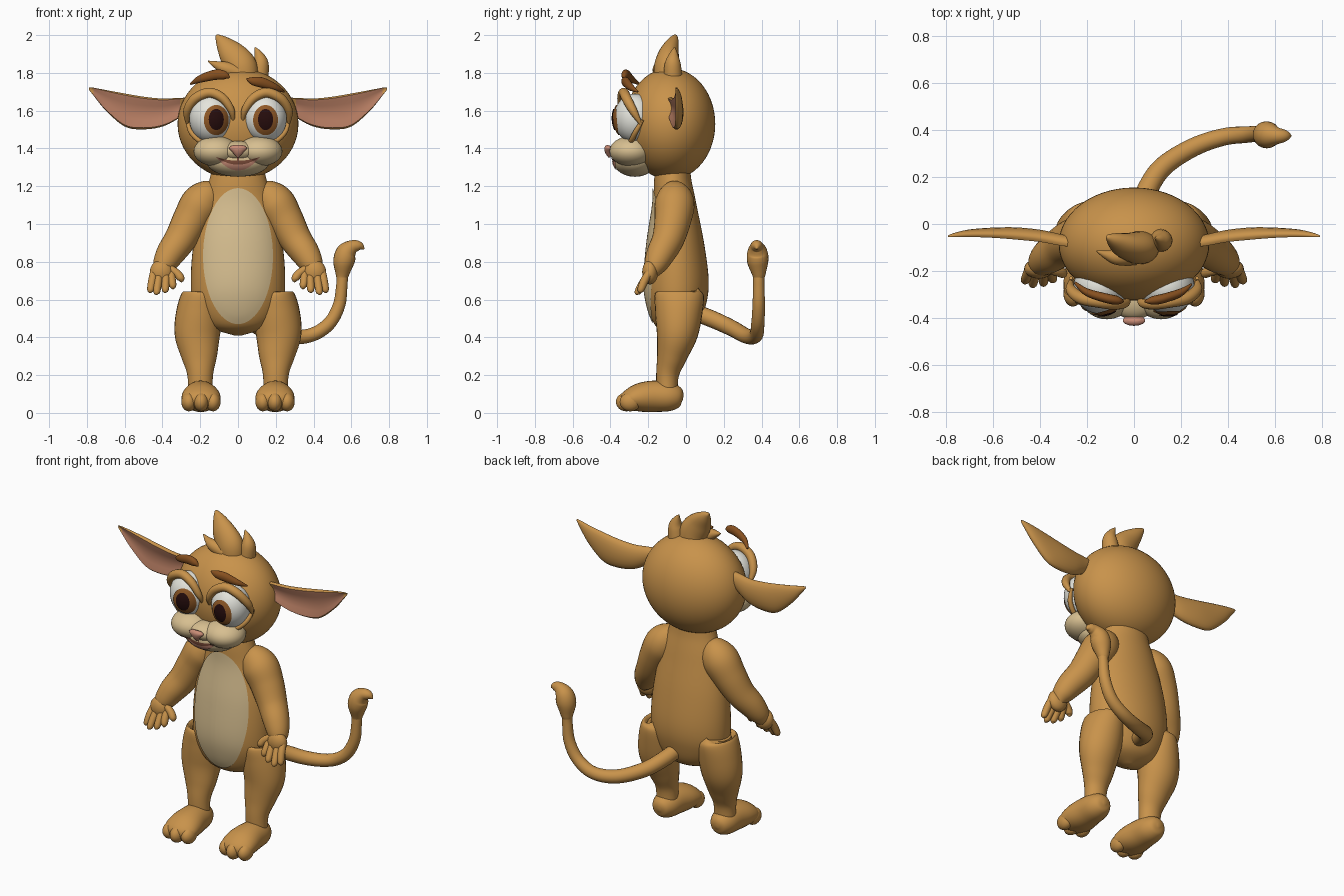
import bpy, bmesh, math
from mathutils import Vector, Matrix
from mathutils.bvhtree import BVHTree

if "Cube" in bpy.data.objects:
    bpy.data.objects.remove(bpy.data.objects["Cube"])


def material(name, rgb):
    m = bpy.data.materials.new(name)
    m.diffuse_color = (*rgb, 1)
    m.use_nodes = True
    m.node_tree.nodes["Principled BSDF"].inputs["Base Color"].default_value = m.diffuse_color
    return m


FUR = material("tan fur", (0.58, 0.29, 0.07))
CREAM = material("cream fur", (0.68, 0.52, 0.28))
PINK = material("ear pink", (0.46, 0.20, 0.12))
WHITE = material("eye white", (0.78, 0.78, 0.72))
IRIS = material("iris brown", (0.28, 0.10, 0.02))
PUPIL = material("pupil dark", (0.02, 0.004, 0.004))
BROW = material("brow brown", (0.24, 0.08, 0.014))
NOSE = material("nose pink", (0.58, 0.26, 0.18))
MOUTH = material("mouth brown", (0.20, 0.07, 0.04))


def finish(name, bm, mats, recalc=True):
    if recalc:
        bmesh.ops.recalc_face_normals(bm, faces=bm.faces)
    me = bpy.data.meshes.new(name)
    bm.to_mesh(me)
    bm.free()
    for m in mats:
        me.materials.append(m)
    ob = bpy.data.objects.new(name, me)
    bpy.context.collection.objects.link(ob)
    bpy.ops.object.select_all(action='DESELECT')
    ob.select_set(True)
    bpy.context.view_layer.objects.active = ob
    bpy.ops.object.shade_smooth_by_angle(angle=math.radians(50))
    return ob


def spline(keys, n=6):
    """Catmull-Rom through tuples of any length."""
    out = []
    for i in range(len(keys) - 1):
        p = [Vector(keys[min(max(i + d, 0), len(keys) - 1)]) for d in (-1, 0, 1, 2)]
        for k in range(n):
            t = k / n
            out.append(0.5 * (2 * p[1] + (p[2] - p[0]) * t
                              + (2 * p[0] - 5 * p[1] + 4 * p[2] - p[3]) * t * t
                              + (3 * p[1] - p[0] - 3 * p[2] + p[3]) * t ** 3))
    return out + [Vector(keys[-1])]


def bridge(bm, rings):
    faces = []
    for a, b in zip(rings, rings[1:]):
        for j in range(len(a)):
            k = (j + 1) % len(a)
            faces.append(bm.faces.new((a[j], a[k], b[k], b[j])))
    for r in (rings[0], rings[-1]):
        bm.faces.new(r)
    return faces


def tube(name, keys, mat, ref=(1, 0, 0), sides=28, n=6):
    """Keys are x, y, z, radius along ref, radius across it."""
    pts = spline([k if len(k) == 5 else (*k, k[3]) for k in keys], n)
    bm, rings = bmesh.new(), []
    for i, p in enumerate(pts):
        c = Vector(p[:3])
        t = (Vector(pts[min(i + 1, len(pts) - 1)][:3]) - Vector(pts[max(i - 1, 0)][:3])).normalized()
        u = Vector(ref) - Vector(ref).dot(t) * t
        u.normalize()
        v = t.cross(u)
        ra, rb = max(p[3], 0.002), max(p[4], 0.002)
        rings.append([bm.verts.new(c + u * ra * math.cos(a) + v * rb * math.sin(a))
                      for a in (2 * math.pi * j / sides for j in range(sides))])
    bridge(bm, rings)
    return finish(name, bm, [mat])


def ball(name, c, r, mat, seg=40):
    bm = bmesh.new()
    bmesh.ops.create_uvsphere(bm, u_segments=seg, v_segments=seg // 2, radius=1,
                              matrix=Matrix.Translation(c) @ Matrix.Diagonal((*r, 1)))
    return finish(name, bm, [mat])


def drape(name, point, nu, nv, targets, mats, off=0.006, pick=lambda v: 0):
    """Thin plate laid on the front of the targets; point(u, v) gives x, z."""
    src = bmesh.new()
    for o in targets:
        src.from_mesh(o.data)
    tree = BVHTree.FromBMesh(src)
    src.free()
    bm, grid = bmesh.new(), []
    for i in range(nu + 1):
        row = []
        for j in range(nv + 1):
            x, z = point(i / nu, j / nv)
            hit = tree.ray_cast(Vector((x, -2, z)), Vector((0, 1, 0)))[0]
            row.append(bm.verts.new((x, (hit.y if hit else -0.2) - off, z)))
        grid.append(row)
    for i in range(nu):
        for j in range(nv):
            f = bm.faces.new((grid[i][j], grid[i + 1][j], grid[i + 1][j + 1], grid[i][j + 1]))
            f.material_index = pick((j + 0.5) / nv)
    bmesh.ops.remove_doubles(bm, verts=bm.verts, dist=1e-5)
    for f in bm.faces:
        f.normal_update()
        if f.normal.y > 0:
            f.normal_flip()
    return finish(name, bm, mats, recalc=False)


def oval(cx, cz, rx, rz):
    return lambda u, v: (cx + rx * v * math.cos(2 * math.pi * u), cz + rz * v * math.sin(2 * math.pi * u))


def mirrored(keys, s):
    return [(k[0] * s, *k[1:]) for k in keys]


# Torso and belly patch
torso = tube("torso", [(0, -.07, 1.32, .13, .09), (0, -.07, 1.22, .155, .10), (0, -.06, 1.1, .19, .115),
                       (0, -.055, .9, .235, .15), (0, -.05, .7, .25, .17), (0, -.05, .57, .235, .155),
                       (0, -.05, .46, .16, .11), (0, -.05, .41, .02, .02)], FUR, sides=48)
drape("belly_patch", oval(0, .83, .185, .36), 64, 14, [torso], [CREAM])

# Head and muzzle
head = ball("head", (0, -.085, 1.53), (.32, .24, .295), FUR, 56)
chin = ball("chin", (0, -.27, 1.335), (.17, .115, .085), CREAM)
muzzle = [chin, ball("muzzle_bridge", (0, -.32, 1.385), (.10, .085, .055), CREAM)]
for s in (-1, 1):
    muzzle.append(ball("cheek", (s * .115, -.29, 1.385), (.12, .115, .08), CREAM))
tube("nose", [(0, -.405, 1.353, .006), (0, -.41, 1.38, .03, .018), (0, -.41, 1.402, .048, .022),
              (0, -.405, 1.415, .03, .01)], NOSE)


def smile(u, v):
    a = 2 * u - 1
    top, low = 1.335 + .02 * a * a, 1.283 + .07 * a * a
    return .115 * a, top + (low - top) * v


drape("mouth", smile, 32, 10, muzzle, [MOUTH, NOSE], pick=lambda v: int(v > .35))
drape("lip_line", lambda u, v: (.008 * (u - .5), 1.33 + .03 * v), 2, 6, muzzle, [MOUTH])

# Eyes: balls, draped irises and pupils, raised lids; gaze shifted sideways
for s, gaze in ((-1, -.115), (1, .146)):
    eye = ball("eye", (s * .143, -.27, 1.56), (.115, .112, .13), WHITE)
    drape("iris", oval(gaze, 1.55, .066, .08), 40, 8, [eye], [IRIS], .007)
    drape("pupil", oval(gaze, 1.553, .04, .056), 32, 6, [eye], [PUPIL], .012)
    tube("upper_lid", mirrored([(.268, -.24, 1.53, .008), (.268, -.28, 1.6, .022), (.225, -.315, 1.665, .026),
                                (.15, -.33, 1.695, .026), (.08, -.34, 1.665, .024), (.035, -.335, 1.60, .018),
                                (.025, -.31, 1.54, .006)], s), FUR, (0, 1, 0), 16)
    tube("lower_lid", mirrored([(.268, -.23, 1.55, .008), (.25, -.265, 1.49, .014), (.2, -.29, 1.44, .014),
                                (.14, -.30, 1.425, .01)], s), FUR, (0, 1, 0), 12)

# Eyebrows, one raised
tube("left_brow", [(-.25, -.25, 1.742, .006), (-.20, -.29, 1.768, .02, .016), (-.12, -.315, 1.79, .027, .02),
                   (-.07, -.325, 1.787, .022, .018), (-.045, -.33, 1.775, .004)], BROW, (0, 0, 1), 16)
tube("right_brow", [(.045, -.33, 1.768, .004), (.08, -.325, 1.757, .022, .018), (.13, -.315, 1.748, .027, .02),
                    (.20, -.29, 1.722, .018, .016), (.245, -.255, 1.70, .004)], BROW, (0, 0, 1), 16)

# Hair tufts
tube("tall_tuft", [(.03, -.1, 1.78, .08, .07), (.012, -.1, 1.84, .085, .068), (-.035, -.09, 1.905, .07, .052),
                   (-.08, -.07, 1.96, .04, .032), (-.108, -.057, 1.992, .014), (-.115, -.053, 2.0, .003)], FUR)
tube("small_tuft", [(.11, -.07, 1.77, .05), (.12, -.07, 1.85, .042), (.108, -.065, 1.90, .022),
                    (.09, -.06, 1.935, .003)], FUR)
tube("low_tuft", [(0, -.13, 1.80, .045), (-.07, -.14, 1.825, .035), (-.12, -.13, 1.845, .018),
                  (-.158, -.115, 1.862, .003)], FUR, (0, 0, 1))


# Ears: hollow pink front framed by a fur rim
def ear(s):
    st = spline([(.26, -.085, 1.67, 1.60, .03), (.32, -.075, 1.668, 1.555, .034), (.4, -.06, 1.665, 1.515, .036),
                 (.5, -.05, 1.675, 1.50, .036), (.6, -.045, 1.692, 1.515, .03), (.7, -.045, 1.71, 1.60, .022),
                 (.765, -.05, 1.722, 1.68, .012), (.79, -.053, 1.724, 1.712, .004)], 5)
    half = 10
    bm, rings = bmesh.new(), []
    for x, y, top, bot, th in st:
        mid, h, ring = (top + bot) / 2, (top - bot) / 2, []
        for j in range(2 * half):
            a = math.pi * (j + .5) / half
            v, d = math.cos(a), math.sin(a)
            dy = th * d if j >= half else th * (d if abs(v) > .85 else .53 - .75 * (.7225 - v * v))
            ring.append(bm.verts.new((s * x, y - dy if j < half else y - th * d, mid + h * v)))
        rings.append(ring)
    for f in bridge(bm, rings):
        c = f.calc_center_median()
        js = [v.index for v in f.verts]
        f.material_index = 0
    bm.verts.index_update()
    for f in bm.faces:
        cols = [v.index % (2 * half) for v in f.verts]
        x = abs(f.calc_center_median().x)
        if len(cols) == 4 and min(cols) >= 1 and max(cols) <= half - 2 and .3 < x < .765:
            f.material_index = 1
    finish("ear", bm, [FUR, PINK])


for s in (-1, 1):
    ear(s)

    # Arms, hands and fingers
    tube("arm", mirrored([(.10, -.06, 1.20, .02), (.14, -.06, 1.17, .075), (.195, -.06, 1.11, .105),
                          (.25, -.07, 1.02, .097), (.305, -.095, .92, .085), (.36, -.135, .84, .075),
                          (.395, -.165, .775, .058), (.41, -.18, .73, .03)], s), FUR, (0, 1, 0))
    ball("palm", (s * .405, -.19, .745), (.062, .042, .065), FUR, 28)
    for bx, tx, ty, tz in ((.445, .463, -.24, .635), (.415, .43, -.255, .625), (.38, .385, -.25, .635),
                           (.355, .345, -.235, .655)):
        tube("finger", mirrored([(bx, -.19, .75, .02), ((bx + tx) / 2, -.22, .70, .022),
                                 (tx, ty, tz + .015, .018), (tx, ty - .004, tz, .004)], s), FUR, (0, 1, 0), 14)
    tube("thumb", mirrored([(.37, -.19, .77, .02), (.325, -.2, .74, .022), (.302, -.21, .71, .02),
                            (.3, -.213, .692, .004)], s), FUR, (0, 1, 0), 14)

    # Legs, feet and toes
    tube("leg", mirrored([(.195, -.035, .645, .07, .09), (.195, -.035, .63, .10, .128), (.205, -.038, .54, .12, .126),
                          (.215, -.047, .42, .121, .11), (.205, -.075, .3, .095, .08), (.2, -.098, .2, .068, .06),
                          (.2, -.1, .08, .065, .055)], s), FUR)
    tube("foot", mirrored([(.2, -.015, .08, .01, .01), (.2, -.03, .082, .05, .05), (.2, -.08, .085, .078, .075),
                           (.198, -.16, .088, .09, .083), (.196, -.24, .082, .103, .077),
                           (.195, -.30, .07, .098, .058), (.195, -.335, .062, .06, .035),
                           (.195, -.345, .06, .01, .01)], s), FUR)
    for tx, ty in ((.132, -.295), (.195, -.315), (.26, -.295)):
        ball("toe", (s * tx, ty, .058), (.04, .056, .05), FUR, 24)

# Tail and its curled tuft
tube("tail", [(.02, .02, .54, .045), (.05, .13, .50, .045), (.12, .24, .45, .043), (.25, .325, .405, .04),
              (.38, .37, .41, .037), (.48, .38, .47, .035), (.535, .385, .57, .033), (.55, .385, .68, .03),
              (.552, .385, .73, .03)], FUR, (0, 0.6, 1), 20)
tube("tail_tuft", [(.55, .385, .715, .03), (.553, .385, .74, .038), (.56, .38, .80, .056), (.575, .378, .85, .054),
                   (.61, .375, .88, .036), (.645, .375, .882, .024), (.668, .375, .868, .003)], FUR, (0, 1, 0), 20)
